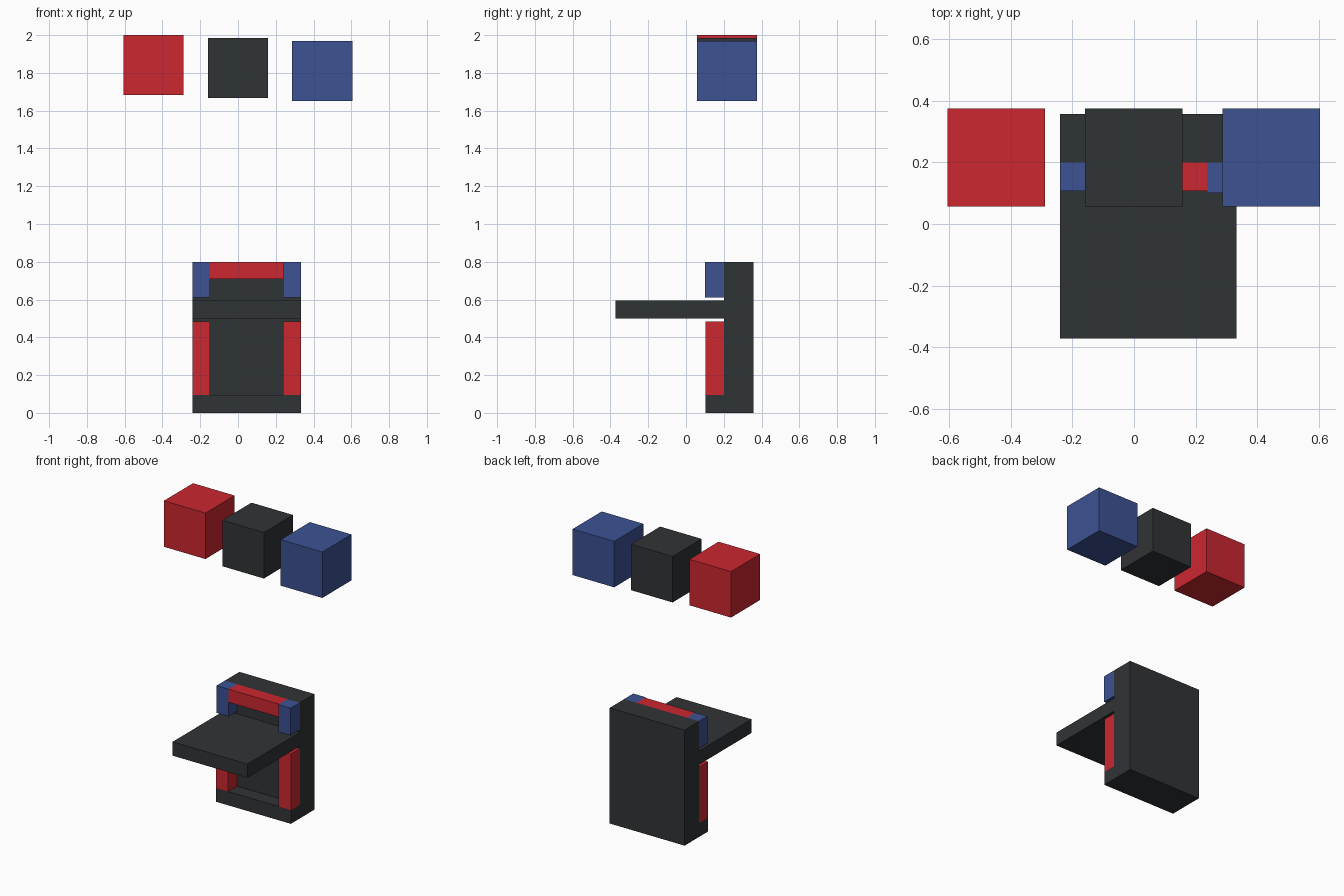
import bpy

if "Cube" in bpy.data.objects:
    bpy.data.objects.remove(bpy.data.objects["Cube"])


def material(name, color):
    m = bpy.data.materials.new(name)
    m.diffuse_color = (*color, 1)
    m.use_nodes = True
    m.node_tree.nodes["Principled BSDF"].inputs["Base Color"].default_value = m.diffuse_color
    return m


RED = material("red", (0.60, 0.02, 0.03))
BLUE = material("blue", (0.045, 0.085, 0.29))
BLACK = material("charcoal", (0.03, 0.033, 0.035))


def box(name, x, y, z, mat):
    """Box spanning the given (min, max) ranges."""
    bpy.ops.mesh.primitive_cube_add(size=1, location=[(a + b) / 2 for a, b in (x, y, z)])
    o = bpy.context.object
    o.name = name
    o.scale = [b - a for a, b in (x, y, z)]
    bpy.ops.object.transform_apply(location=False, rotation=False, scale=True)
    o.data.materials.append(mat)
    return o


LEFT, RIGHT = (-0.24, -0.147), (0.238, 0.333)
FULL, INNER = (LEFT[0], RIGHT[1]), (LEFT[1], RIGHT[0])
BACK_Y = 0.2

# Back slab, seat and lower front rail
box("back_panel", FULL, (BACK_Y, 0.358), (0, 0.8), BLACK)
box("seat", FULL, (-0.373, BACK_Y), (0.5, 0.595), BLACK)
box("bottom_rail", FULL, (0.102, BACK_Y), (0, 0.095), BLACK)

# Red rail across the top
box("top_rail", INNER, (0.108, BACK_Y), (0.71, 0.8), RED)

# Blue corner blocks above the seat, red posts below it
for side, x, front in (("left", LEFT, 0.108), ("right", RIGHT, 0.1)):
    box(f"{side}_corner_block", x, (front, BACK_Y), (0.612, 0.8), BLUE)
    box(f"{side}_post", x, (0.102, BACK_Y), (0.095, 0.483), RED)

# Three floating cubes, each slightly lower than the last
CUBE = 0.318
for name, x, top, mat in (("red_cube", -0.607, 2.0, RED),
                          ("black_cube", -0.16, 1.985, BLACK),
                          ("blue_cube", 0.287, 1.97, BLUE)):
    box(name, (x, x + CUBE), (0.057, 0.057 + CUBE), (top - CUBE, top), mat)
